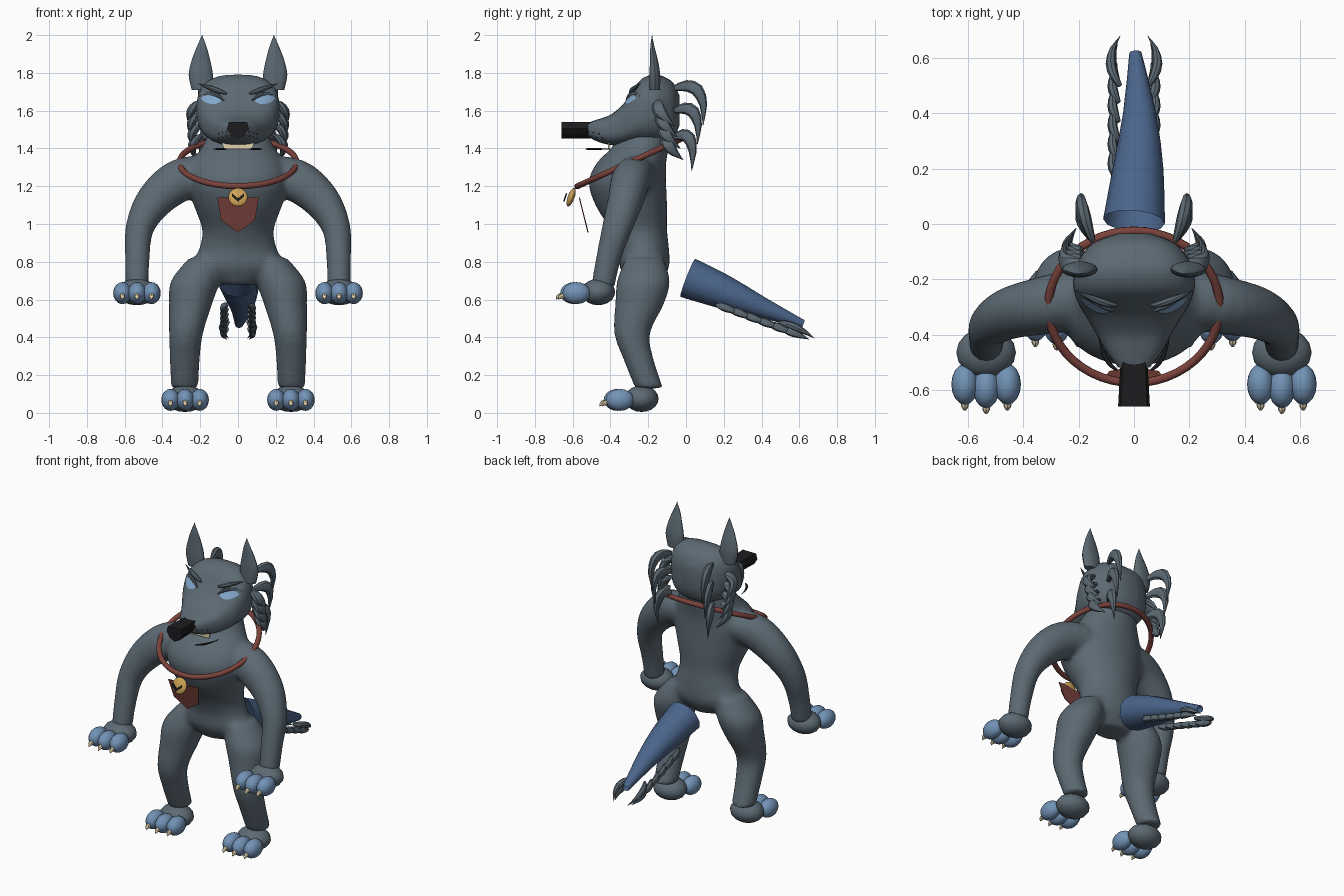
import bpy, bmesh, math
from mathutils import Vector, Matrix
from mathutils.bvhtree import BVHTree

if "Cube" in bpy.data.objects:
    bpy.data.objects.remove(bpy.data.objects["Cube"])


def material(name, *rgb):
    m = bpy.data.materials.new(name)
    m.use_nodes = True
    m.diffuse_color = (*rgb, 1)
    m.node_tree.nodes["Principled BSDF"].inputs["Base Color"].default_value = (*rgb, 1)
    return m


FUR = material("grey_fur", .108, .143, .172)
TAIL = material("tail_blue", .07, .13, .26)
TOE = material("toe_blue", .17, .29, .47)
EYE = material("eye_blue", .23, .39, .6)
RED = material("collar_red", .2, .055, .045)
GOLD = material("gold", .6, .36, .09)
BLACK = material("black", .012, .012, .014)
CREAM = material("cream", .75, .65, .42)


def finish(name, bm, mat, angle=40):
    bmesh.ops.recalc_face_normals(bm, faces=bm.faces)
    me = bpy.data.meshes.new(name)
    bm.to_mesh(me)
    bm.free()
    me.materials.append(mat)
    ob = bpy.data.objects.new(name, me)
    bpy.context.collection.objects.link(ob)
    bpy.ops.object.select_all(action='DESELECT')
    ob.select_set(True)
    bpy.context.view_layer.objects.active = ob
    bpy.ops.object.shade_smooth_by_angle(angle=math.radians(angle))
    return ob


def smooth_rows(rows, k):
    """Catmull-Rom interpolation of tuples, k steps per span."""
    rows = [Vector(r) for r in rows]
    out = []
    for i in range(len(rows) - 1):
        a, b, c, d = rows[max(i - 1, 0)], rows[i], rows[i + 1], rows[min(i + 2, len(rows) - 1)]
        for j in range(k):
            t = j / k
            out.append(b + (c - a) * t / 2 + (a * 2 - b * 5 + c * 4 - d) * t * t / 2
                       + (b * 3 - a - c * 3 + d) * t ** 3 / 2)
    return out + [rows[-1]]


def loft(bm, rows, u=None, v=None, n=20, k=4, power=1.0, caps=True):
    """Skin oval rings; rows are (x, y, z, radius_u, radius_v). Without u, v rings follow the path."""
    rows = smooth_rows(rows, k)
    rings = []
    for i, r in enumerate(rows):
        c = Vector(r[:3])
        if u:
            du, dv = Vector(u), Vector(v)
        else:
            t = (Vector(rows[min(i + 1, len(rows) - 1)][:3]) - Vector(rows[max(i - 1, 0)][:3])).normalized()
            dv = t.cross(Vector((1, .01, 0))).normalized()
            du = dv.cross(t)
        ring = []
        for j in range(n):
            a = math.tau * j / n
            f = lambda q: math.copysign(abs(q) ** power, q)
            ring.append(bm.verts.new(c + du * f(math.cos(a)) * max(r[3], .001) + dv * f(math.sin(a)) * max(r[4], .001)))
        rings.append(ring)
    for p, q in zip(rings, rings[1:]):
        for j in range(n):
            bm.faces.new((p[j], p[(j + 1) % n], q[(j + 1) % n], q[j]))
    if caps:
        bm.faces.new(rings[0])
        bm.faces.new(rings[-1][::-1])


def lofted(name, rows, mat, **kw):
    bm = bmesh.new()
    loft(bm, rows, **kw)
    return finish(name, bm, mat)


def ball(name, mat, centre, size):
    bm = bmesh.new()
    bmesh.ops.create_uvsphere(bm, u_segments=16, v_segments=10, radius=1,
                              matrix=Matrix.Translation(centre) @ Matrix.Diagonal((*size, 1)))
    return finish(name, bm, mat, 60)


def tuft(name, a, b, c, width, depth, mat=FUR):
    """Curved tapering lock from a past b to c."""
    a, b, c = Vector(a), Vector(b), Vector(c)
    rows = []
    for t, s in ((0, .45), (.2, .9), (.45, 1), (.75, .6), (1, 0)):
        p = a * (1 - t) ** 2 + b * 2 * t * (1 - t) + c * t * t
        rows.append((*p, width * s, depth * s))
    return lofted(name, rows, mat, n=8, k=2)


def prism(name, outline, y0, y1, mat, tilt=0.0, flare=1.0):
    """Outline in x, z extruded along y; tilt shifts y with height, flare widens the front."""
    bm = bmesh.new()
    z0 = outline[0][1]
    caps = [[bm.verts.new((x * w, y + tilt * (z - z0), z)) for x, z in outline] for y, w in ((y0, flare), (y1, 1))]
    bm.faces.new(caps[0])
    bm.faces.new(caps[1][::-1])
    for j in range(len(outline)):
        i = (j + 1) % len(outline)
        bm.faces.new((caps[0][j], caps[1][j], caps[1][i], caps[0][i]))
    return finish(name, bm, mat)


X, Y, Z = (1, 0, 0), (0, 1, 0), (0, 0, 1)

# Body: torso, arms, legs fused into one skin
bm = bmesh.new()
loft(bm, [(0, -.22, .68, .10, .08), (0, -.22, .77, .24, .13), (0, -.225, .87, .205, .135),
          (0, -.25, .97, .19, .15), (0, -.29, 1.1, .235, .19), (0, -.31, 1.22, .27, .205),
          (0, -.29, 1.32, .25, .185), (0, -.24, 1.41, .19, .15), (0, -.2, 1.52, .14, .13)], X, Y, 28)
for s in (1, -1):
    loft(bm, [(s * .12, -.25, 1.27, .1, .1), (s * .3, -.29, 1.235, .115, .105), (s * .44, -.32, 1.125, .1, .095),
              (s * .52, -.365, .98, .076, .08), (s * .533, -.41, .82, .066, .066), (s * .535, -.44, .67, .062, .062)])
    loft(bm, [(s * .17, -.22, .82, .09, .1), (s * .225, -.225, .7, .13, .14), (s * .25, -.245, .58, .115, .13),
              (s * .275, -.285, .42, .09, .095), (s * .282, -.25, .28, .08, .08), (s * .283, -.195, .13, .072, .075)], X, Y)
body = finish("body", bm, FUR)
mod = body.modifiers.new("fuse", 'REMESH')
mod.mode, mod.voxel_size, mod.use_smooth_shade = 'VOXEL', .014, True
mod = body.modifiers.new("soften", 'SMOOTH')
mod.factor, mod.iterations = .5, 8

# Paws: pad, three toes, claws
for side, s in (("left", 1), ("right", -1)):
    for limb, x, y, z in (("hand", .535, -.465, .64), ("foot", .28, -.235, .075)):
        ball(f"{side}_{limb}_pad", FUR, (s * x, y, z), (.108, .09, .07))
        for i in (-1, 0, 1):
            tx = s * x + i * .077
            ty = y - .115 - (.012 if i == 0 else 0)
            ball(f"{side}_{limb}_toe", TOE, (tx, ty, z - .006), (.049, .074, .058))
            tuft(f"{side}_{limb}_claw", (tx, ty - .055, z - .018), (tx, ty - .085, z - .018),
                 (tx, ty - .095, z - .04), .014, .014, CREAM)

# Head: skull tapering into the muzzle
head = lofted("head", [(0, -.035, 1.6, .06, .08), (0, -.07, 1.6, .15, .15), (0, -.14, 1.61, .205, .178),
                       (0, -.2, 1.605, .22, .18), (0, -.25, 1.59, .215, .163), (0, -.3, 1.55, .195, .128),
                       (0, -.34, 1.522, .17, .105), (0, -.4, 1.498, .135, .08),
                       (0, -.47, 1.495, .095, .058), (0, -.52, 1.5, .055, .036)],
              FUR, u=X, v=Z, n=36, power=.74)
tree = BVHTree.FromObject(head, bpy.context.evaluated_depsgraph_get())


def decal(name, mat, cx, cz, rx, rz, tilt=0, lift=.004):
    """Almond patch draped on the front of the head."""
    bm = bmesh.new()
    rings = []
    for f in (.05, .4, .7, 1):
        ring = []
        for j in range(16):
            a = math.tau * j / 16
            dx, dz = rx * f * math.cos(a), rz * f * math.sin(a) * abs(math.sin(a)) ** .4
            x, z = cx + dx, cz + dz + dx * tilt
            hit = tree.ray_cast(Vector((x, -2, z)), Vector(Y))[0]
            ring.append(bm.verts.new((x, (hit.y if hit else -.3) - lift, z)))
        rings.append(ring)
    bm.faces.new(rings[0])
    for p, q in zip(rings, rings[1:]):
        for j in range(16):
            bm.faces.new((p[j], p[j - 1], q[j - 1], q[j]))
    return finish(name, bm, mat, 60)


for side, s in (("left", 1), ("right", -1)):
    # Eyes, lids, brows, whisker spots
    decal(side + "_eye", EYE, s * .142, 1.66, .054, .025, s * .1, .005)
    tuft(side + "_lid", (s * .075, -.315, 1.655), (s * .14, -.285, 1.715), (s * .21, -.24, 1.675), .01, .012)
    tuft(side + "_brow", (s * .06, -.295, 1.69), (s * .13, -.285, 1.715), (s * .215, -.24, 1.745), .014, .014)
    for i in range(3):
        for j in range(2):
            decal(side + "_whisker_spot", BLACK, s * (.062 + .02 * i), 1.49 - .025 * j - .006 * i, .004, .005)
    # Ears
    lofted(side + "_ear", [(s * .19, -.165, 1.71, .055, .028), (s * .197, -.165, 1.79, .064, .029),
                           (s * .196, -.17, 1.87, .048, .021), (s * .192, -.178, 1.94, .025, .011),
                           (s * .19, -.18, 2, 0, 0)], FUR, u=X, v=Y, n=14)
    # Lip line
    tuft(side + "_lip", (s * .06, -.53, 1.397), (s * .115, -.5, 1.397), (s * .13, -.39, 1.397), .008, .006, BLACK)
    # Cheek leaves
    for i in range(4):
        y, z = -.14 + .015 * i, 1.65 - .06 * i
        tuft(side + "_cheek_lock", (s * .19, y, z), (s * .285, y - .03, z - .05),
             (s * (.245 - .012 * i), y + .08, z - .13), .024, .036)
    # Mane: three hooks stacked behind each cheek
    for z, out, drop in ((1.72, .12, .2), (1.6, .09, .18), (1.46, .06, .18)):
        tuft(side + "_mane_lock", (s * .15, -.06, z), (s * .215, out, z + .06), (s * .18, out - .03, z - drop), .024, .034)

# Nose and teeth
prism("nose", [(-.04, 1.54), (.04, 1.54), (.048, 1.505), (.03, 1.47), (0, 1.452), (-.03, 1.47), (-.048, 1.505)],
      -.66, -.49, BLACK, flare=1.2)
prism("teeth", [(-.085, 1.43), (.085, 1.43), (.075, 1.398), (-.075, 1.398)], -.412, -.404, CREAM)

# Collar: tilted oval hoop
hoop = [(.31 * math.cos(a), -.3 + .275 * math.sin(a), 1.325 + .125 * math.sin(a))
        for a in (math.tau * i / 48 for i in range(48))]
curve = bpy.data.curves.new("collar", 'CURVE')
curve.dimensions, curve.bevel_depth, curve.bevel_resolution = '3D', .016, 3
spline = curve.splines.new('POLY')
spline.points.add(len(hoop) - 1)
for p, co in zip(spline.points, hoop):
    p.co = (*co, 1)
spline.use_cyclic_u = True
curve.materials.append(RED)
bpy.context.collection.objects.link(bpy.data.objects.new("collar", curve))

# Pendant: shield flap, gold medal, chevron
prism("shield_flap", [(-.11, 1.14), (-.055, 1.14), (0, 1.12), (.055, 1.14), (.11, 1.14), (.09, 1.02), (0, .955), (-.09, 1.02)],
      -.568, -.562, RED, -.25)
ob = ball("medal", GOLD, (0, 0, 0), (.052, .052, .018))
ob.location, ob.rotation_euler = (0, -.608, 1.142), (math.radians(70), 0, 0)
prism("chevron", [(-.032, 1.162), (0, 1.136), (.032, 1.162), (.032, 1.146), (0, 1.118), (-.032, 1.146)],
      -.636, -.628, BLACK, .35)

# Tail: hollow, slightly bowed cone with locks along its underside
lofted("tail", [(0, .01, .715, .112, .108), (.015, .2, .64, .092, .09), (.02, .4, .558, .06, .056), (.005, .62, .47, .022, .022)],
       TAIL, n=12, k=2, caps=False)
for s in (1, -1):
    for i in range(6):
        y, z = .16 + .07 * i, .575 - .026 * i
        tuft("tail_lock", (s * .055, y, z), (s * .1, y + .06, z - .02), (s * .06, y + .14, z - .055), .018, .022)
    tuft("tail_tip_lock", (s * .05, .5, .48), (s * .12, .59, .46), (s * .05, .68, .395), .018, .02)
